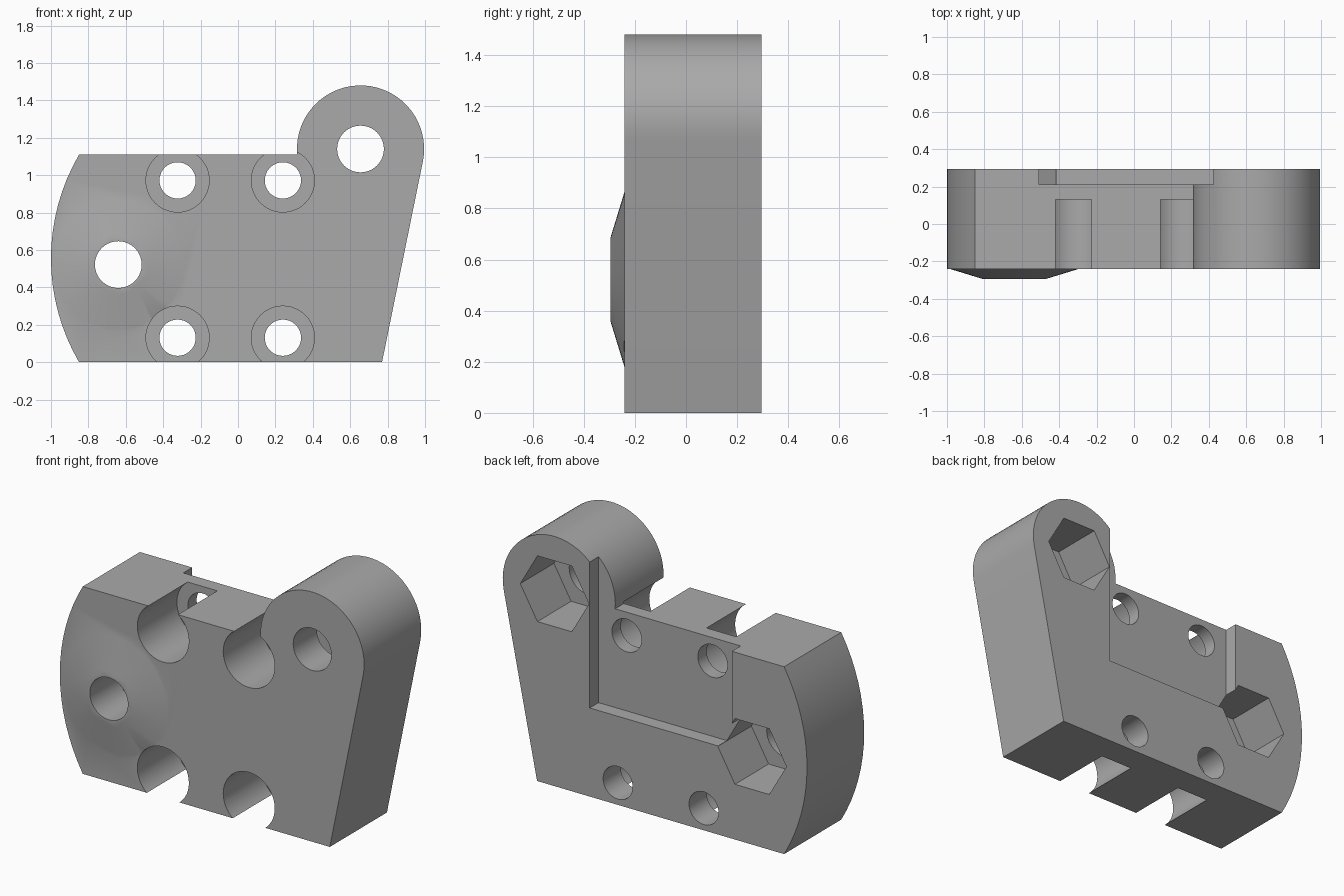
import bpy
import bmesh
from math import cos, sin, pi, radians, acos, atan2, hypot, asin

if "Cube" in bpy.data.objects:
    bpy.data.objects.remove(bpy.data.objects["Cube"], do_unlink=True)

FRONT, BACK = -0.24, 0.295
TOP = 1.11
LUG = (0.655, 1.14)
PIVOT = (-0.64, 0.522)
LUG_R = 0.34

grey = bpy.data.materials.new("plain grey")
grey.use_nodes = True
GREY = (0.40, 0.40, 0.40, 1)
grey.diffuse_color = GREY
grey.node_tree.nodes["Principled BSDF"].inputs["Base Color"].default_value = GREY


def arc(center, r, start, end, n):
    return [(center[0] + r * cos(start + (end - start) * i / n),
             center[1] + r * sin(start + (end - start) * i / n)) for i in range(n + 1)]


def loft(name, near, far, y0, y1):
    """Solid between two matching x-z outlines at y0 and y1."""
    bm = bmesh.new()
    a = [bm.verts.new((x, y0, z)) for x, z in near]
    b = [bm.verts.new((x, y1, z)) for x, z in far]
    bm.faces.new(a)
    bm.faces.new(b[::-1])
    for i in range(len(a)):
        j = (i + 1) % len(a)
        bm.faces.new((a[j], a[i], b[i], b[j]))
    bmesh.ops.recalc_face_normals(bm, faces=bm.faces)
    mesh = bpy.data.meshes.new(name)
    bm.to_mesh(mesh)
    bm.free()
    mesh.materials.append(grey)
    obj = bpy.data.objects.new(name, mesh)
    bpy.context.collection.objects.link(obj)
    return obj


def prism(name, outline, y0, y1):
    return loft(name, outline, outline, y0, y1)


def disc(center, r, n):
    return arc(center, r, 0, 2 * pi, n)[:-1]


def combine(target, tool, operation):
    """Apply a boolean and discard the tool solid."""
    tool.hide_render = True
    mod = target.modifiers.new("shape", "BOOLEAN")
    mod.operation = operation
    mod.solver = "EXACT"
    mod.object = tool
    bpy.context.view_layer.objects.active = target
    bpy.ops.object.modifier_apply(modifier=mod.name)
    bpy.data.objects.remove(tool, do_unlink=True)


# Plate outline: sloped edge, round lug, flat top, bowed end
foot = (0.77, 0.0)
dx, dz = foot[0] - LUG[0], foot[1] - LUG[1]
tangent = atan2(dz, dx) + acos(LUG_R / hypot(dx, dz))
notch = pi + asin((LUG[1] - TOP) / LUG_R)
bow = asin(TOP / 2 / 1.1)
outline = [foot] + arc(LUG, LUG_R, tangent, notch, 32)
outline += arc((0.1, TOP / 2), 1.1, pi - bow, pi + bow, 16)
body = prism("bracket_body", outline, FRONT, BACK)

# Raised conical boss on the front
boss = loft("boss", disc(PIVOT, 0.165, 48), disc(PIVOT, 0.345, 48), -0.295, FRONT)
base = prism("boss_root", disc(PIVOT, 0.345, 48), FRONT, FRONT + 0.05)
combine(boss, base, "UNION")
combine(body, boss, "UNION")

# Rectangular recess in the back
recess = [(-0.507, 0.525), (0.425, 0.525), (0.425, 2), (-0.507, 2)]
combine(body, prism("recess_cutter", recess, 0.212, 1), "DIFFERENCE")

# Pivot holes with hexagonal nut pockets behind
for center in (LUG, PIVOT):
    combine(body, prism("pivot_cutter", disc(center, 0.125, 40), -1, 1), "DIFFERENCE")
    combine(body, prism("nut_cutter", disc(center, 0.225, 6), -0.02, 1), "DIFFERENCE")

# Four screw holes with deep front counterbores
for x in (-0.323, 0.24):
    for z in (0.131, 0.972):
        combine(body, prism("screw_cutter", disc((x, z), 0.097, 36), -1, 1), "DIFFERENCE")
        combine(body, prism("head_cutter", disc((x, z), 0.169, 48), -1, 0.13), "DIFFERENCE")

# Smooth curved walls, keep real edges crisp
bpy.ops.object.select_all(action="DESELECT")
body.select_set(True)
bpy.context.view_layer.objects.active = body
bpy.ops.object.shade_smooth_by_angle(angle=radians(30))
